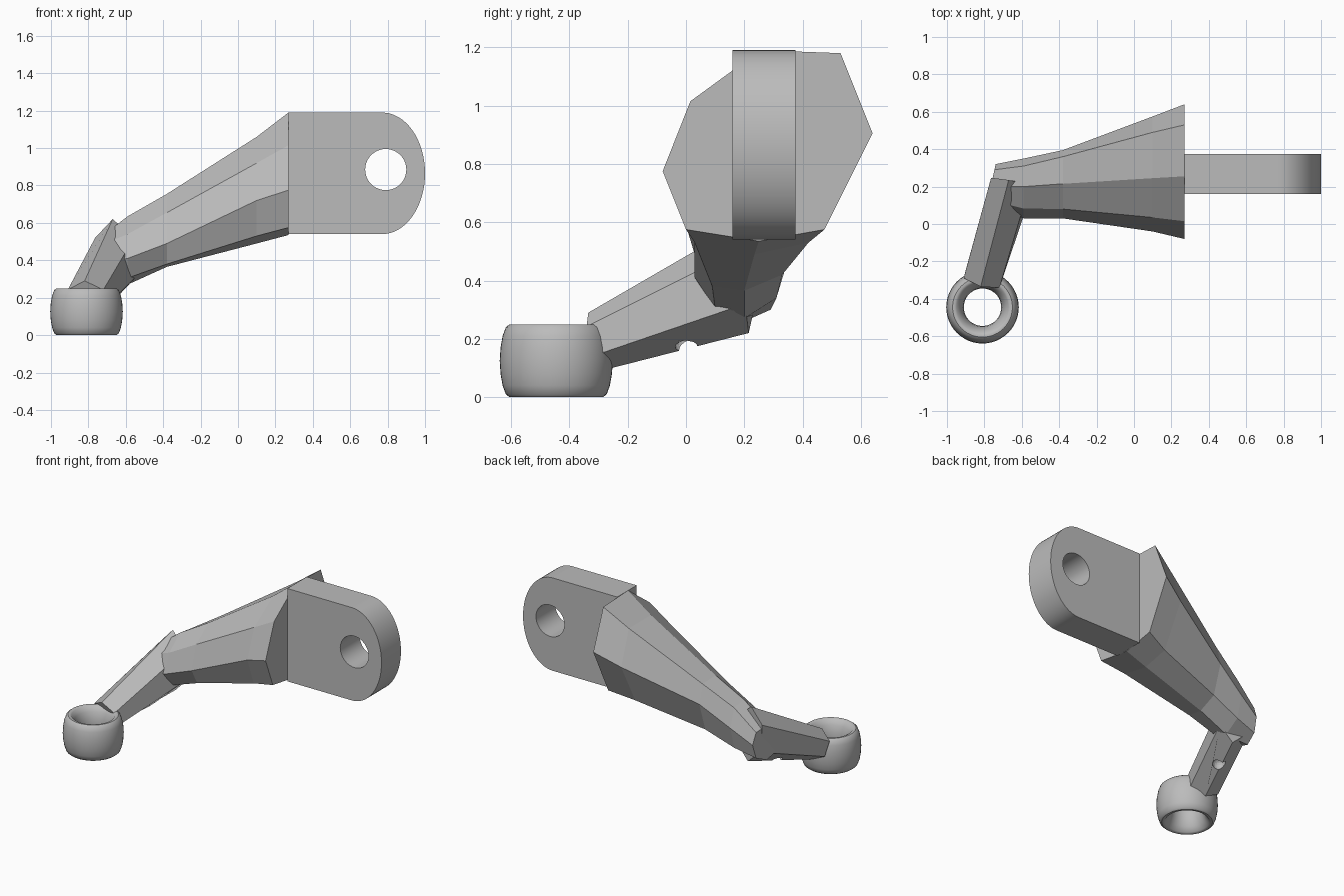
import bpy, bmesh
from math import sin, cos, pi, radians
from mathutils import Vector

cube = bpy.data.objects.get("Cube")
if cube:
    bpy.data.objects.remove(cube, do_unlink=True)

# One plain grey metal for everything
grey = bpy.data.materials.new("grey_metal")
grey.use_nodes = True
tint = (0.5, 0.5, 0.5, 1)
grey.diffuse_color = tint
grey.node_tree.nodes["Principled BSDF"].inputs["Base Color"].default_value = tint


def finish(name, bm, smooth=False):
    """Turn a bmesh into a named object with consistent normals."""
    bmesh.ops.recalc_face_normals(bm, faces=bm.faces)
    mesh = bpy.data.meshes.new(name)
    bm.to_mesh(mesh)
    bm.free()
    mesh.materials.append(grey)
    obj = bpy.data.objects.new(name, mesh)
    bpy.context.collection.objects.link(obj)
    if smooth:
        smooth_edges(obj)
    return obj


def activate(obj):
    bpy.ops.object.select_all(action="DESELECT")
    obj.select_set(True)
    bpy.context.view_layer.objects.active = obj


def smooth_edges(obj):
    activate(obj)
    bpy.ops.object.shade_smooth_by_angle(angle=radians(35))


def loft(name, sections):
    """Skin a chain of closed sections and cap both ends."""
    bm = bmesh.new()
    loops = [[bm.verts.new(p) for p in section] for section in sections]
    for first, second in zip(loops, loops[1:]):
        count = len(first)
        for i in range(count):
            j = (i + 1) % count
            bm.faces.new((first[i], first[j], second[j], second[i]))
    bm.faces.new(loops[0])
    bm.faces.new(loops[-1])
    return finish(name, bm)


def lathe(name, profile, center, steps=48):
    """Spin a closed profile of (radius, height) around a vertical axis."""
    bm = bmesh.new()
    cx, cy = center
    rings = []
    for k in range(steps):
        a = 2 * pi * k / steps
        rings.append([bm.verts.new((cx + r * cos(a), cy + r * sin(a), z))
                      for r, z in profile])
    count = len(profile)
    for k in range(steps):
        here, there = rings[k], rings[(k + 1) % steps]
        for i in range(count):
            j = (i + 1) % count
            bm.faces.new((here[i], there[i], there[j], here[j]))
    return finish(name, bm, smooth=True)


def cut(target, cutter):
    """Subtract the cutter from the target and discard it."""
    cutter.hide_render = True
    mod = target.modifiers.new("cut", "BOOLEAN")
    mod.operation = "DIFFERENCE"
    mod.solver = "EXACT"
    mod.object = cutter
    activate(target)
    bpy.ops.object.modifier_apply(modifier=mod.name)
    bpy.data.objects.remove(cutter, do_unlink=True)


# Main arm: eight-sided, flaring from the elbow up to the flange.
# Each section is (x at y = 0, slant of x along y, outline of (y, z)).
arm_sections = [
    (0.27, 0, [(-.08, .775), (.015, 1.015), (.255, 1.19), (.53, 1.18),
               (.64, .905), (.475, .575), (.25, .535), (0, .575)]),
    (0.1, 0, [(-.04, .72), (.035, .92), (.245, 1.06), (.49, 1.06),
              (.575, .82), (.42, .53), (.235, .49), (.03, .53)]),
    (-.38, 0, [(.03, .49), (.08, .655), (.215, .755), (.36, .75),
               (.395, .62), (.33, .42), (.2, .365), (.09, .38)]),
    (-.59, 0, [(.03, .41), (.083, .54), (.2, .635), (.31, .62),
               (.35, .49), (.31, .34), (.2, .27), (.1, .305)]),
    (-.81, .22, [(.1, .38), (.13, .46), (.2, .5), (.29, .48),
                 (.32, .4), (.29, .3), (.2, .26), (.13, .29)]),
]
loft("main_arm", [[(x + slant * y, y, z) for y, z in outline]
                  for x, slant, outline in arm_sections])


# Short arm: six-sided, from the elbow down to the ring
def hexagon(center, up, side):
    c, u, s = Vector(center), Vector(up), Vector(side)
    return [c + u * cos(k * pi / 3) + s * sin(k * pi / 3) for k in range(6)]


short_arm = loft("short_arm", [
    hexagon((-.81, -.295, .195), (-.01, -.04, .095), (.11, -.03, 0)),
    hexagon((-.65, .225, .42), (-.02, .01, .2), (.12, -.02, 0)),
])

# Small round dimple under the short arm
dimple = bmesh.new()
bmesh.ops.create_uvsphere(dimple, u_segments=20, v_segments=12, radius=0.042)
bmesh.ops.translate(dimple, verts=dimple.verts, vec=(-.7, 0, .19))
cut(short_arm, finish("dimple_cutter", dimple))

# Ring: barrel-shaped outside, waisted hole with flared rims
half = [(.1, .125), (.104, .17), (.118, .215), (.138, .245), (.148, .25),
        (.16, .25), (.173, .24), (.184, .21), (.191, .17), (.194, .125)]
mirrored = [(r, .25 - z) for r, z in reversed(half[1:-1])]
lathe("ring", half + mirrored, (-.81, -.445))

# Lug: flat plate with a rounded end
lug_mid, lug_half, round_start = 0.865, 0.325, 0.77
outline = [(.27, lug_mid - lug_half)]
for k in range(33):
    a = -pi / 2 + pi * k / 32
    outline.append((round_start + .23 * cos(a), lug_mid + lug_half * sin(a)))
outline.append((.27, lug_mid + lug_half))
lug = loft("lug_plate", [[(x, y, z) for x, z in outline] for y in (.16, .375)])

# Bolt hole through the lug
hole = [(.79 + .11 * cos(2 * pi * k / 40), .885 + .11 * sin(2 * pi * k / 40))
        for k in range(40)]
cut(lug, loft("hole_cutter", [[(x, y, z) for x, z in hole] for y in (0, .6)]))
smooth_edges(lug)
